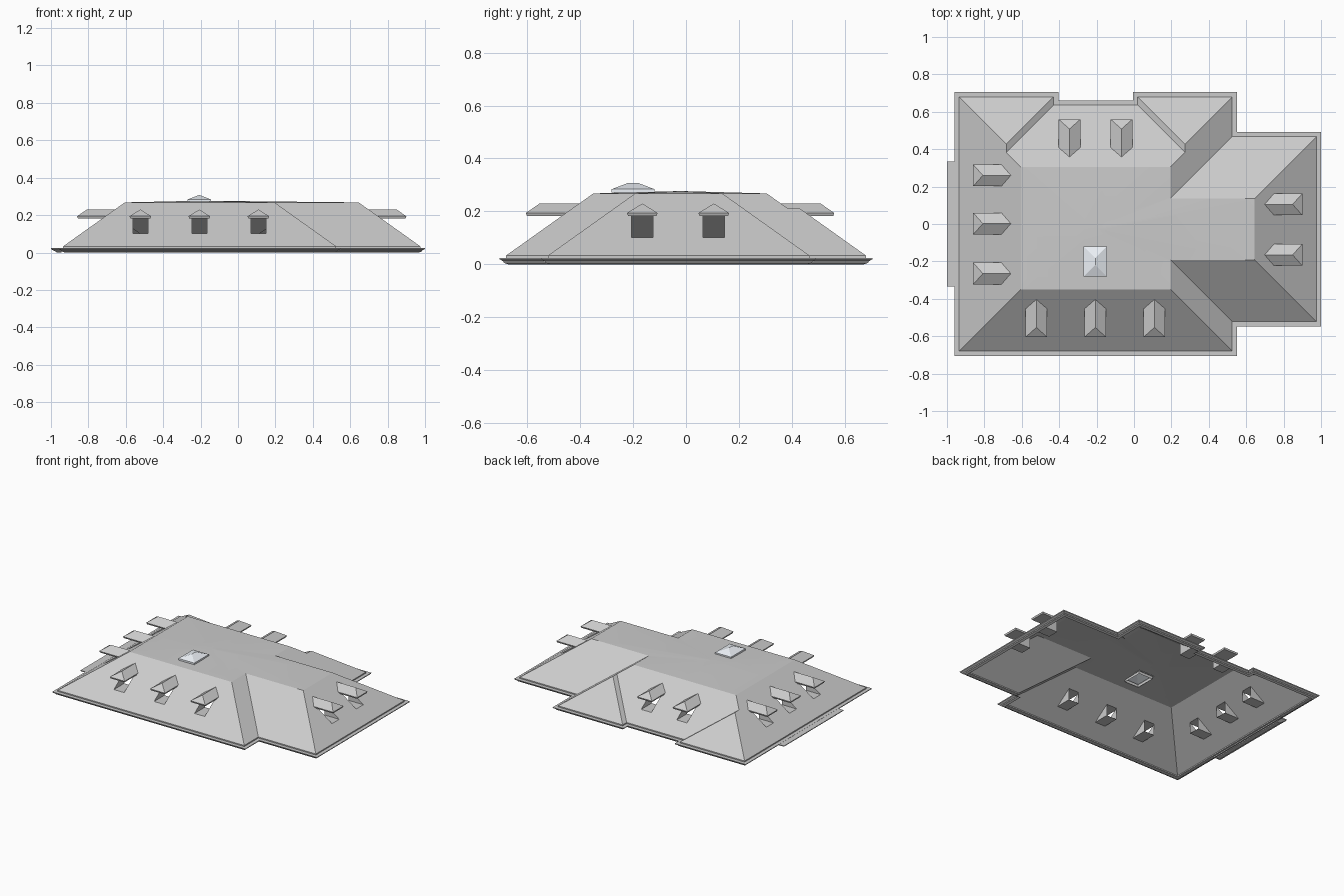
import bpy, bmesh
from math import radians
from mathutils import Vector, Matrix

if "Cube" in bpy.data.objects:
    bpy.data.objects.remove(bpy.data.objects["Cube"])

Z0, SLOPE, RUN = 0.033, 0.712, 0.33
# plan lines of the roof
L, R, F, B, P = -0.935, 0.525, -0.68, 0.635, 0.68      # main block, back recess, pavilions
WR, WF, WB = 0.975, -0.522, 0.467                      # side wing
PL, PR = -0.43, 0.02                                   # inner edges of pavilions
HALF = (PL - L) / 2


def finish(name, bm, color=None):
    me = bpy.data.meshes.new(name)
    bm.to_mesh(me)
    bm.free()
    ob = bpy.data.objects.new(name, me)
    bpy.context.collection.objects.link(ob)
    if color:
        mat = bpy.data.materials.new(name)
        mat.diffuse_color = color
        mat.use_nodes = True
        mat.node_tree.nodes["Principled BSDF"].inputs["Base Color"].default_value = mat.diffuse_color
        me.materials.append(mat)
    return ob


def from_faces(name, verts, faces, color=None):
    bm = bmesh.new()
    vs = [bm.verts.new(v) for v in verts]
    for f in faces:
        bm.faces.new([vs[i] for i in f])
    bmesh.ops.recalc_face_normals(bm, faces=bm.faces[:])
    return finish(name, bm, color)


# height of equal-pitch hipped blocks joined together, cut flat at the top
blocks = [(L, R, F, B), (-0.5, WR, WF, WB), (L, PL, F, P), (PR, R, F, P)]


def height(x, y):
    d = max(min(x - a, b - x, y - c, e - y) for a, b, c, e in blocks)
    return Z0 + SLOPE * max(0, min(d, RUN))


tl, tr, tf, tb = L + RUN, R - RUN, F + RUN, B - RUN
wr, wf, wb = WR - RUN, WF + RUN, WB - RUN
ml, mr = L + HALF, R - HALF
pa, pb = P - HALF, B - HALF

slopes = [
    [(L, F), (R, F), (tr, tf), (tl, tf)],                                  # front
    [(L, F), (tl, tf), (tl, tb), (ml, pb), (ml, pa), (L, P)],              # left
    [(L, P), (ml, pa), (PL, P)], [(R, P), (mr, pa), (PR, P)],              # pavilion backs
    [(PL, P), (ml, pa), (ml, pb), (PL, B)],                                # pavilion inner sides
    [(PR, P), (mr, pa), (mr, pb), (PR, B)],
    [(PL, B), (ml, pb), (tl, tb), (tr, tb), (mr, pb), (PR, B)],            # back
    [(R, P), (mr, pa), (mr, pb), (tr, tb), (tr, wb), (R, WB)],             # right, rear
    [(R, F), (R, WF), (tr, wf), (tr, tf)],                                 # right, front
    [(R, WB), (WR, WB), (wr, wb), (tr, wb)],                               # wing
    [(WR, WF), (WR, WB), (wr, wb), (wr, wf)],
    [(R, WF), (WR, WF), (wr, wf), (tr, wf)],
]
bm = bmesh.new()
for poly in slopes:
    bm.faces.new([bm.verts.new((x, y, height(x, y))) for x, y in poly])
# nearly flat top with a slight peak, running out over the wing
ring = [(tl, tf), (tr, tf), (tr, wf), (wr, wf), (wr, wb), (tr, wb), (tr, tb), (tl, tb)]
for a, b in zip(ring, ring[1:] + ring[:1]):
    bm.faces.new([bm.verts.new(p) for p in
                  ((*a, height(*a)), (*b, height(*b)), (-0.205, -0.02, 0.277))])
bmesh.ops.remove_doubles(bm, verts=bm.verts[:], dist=1e-4)
bm.normal_update()
for f in bm.faces:
    if f.normal.z < 0:
        f.normal_flip()


def cut_hole(x0, x1, y0, y1, direction):
    """Open a rectangular hole in the faces that look along direction."""
    for co, no in (((x0, 0, 0), (1, 0, 0)), ((x1, 0, 0), (1, 0, 0)),
                   ((0, y0, 0), (0, 1, 0)), ((0, y1, 0), (0, 1, 0))):
        bm.normal_update()
        fs = [f for f in bm.faces if f.normal.dot(direction) > 0.4
              and (direction.z == 0 or f.normal.z > 0.95)]
        es = {e for f in fs for e in f.edges}
        vs = {v for f in fs for v in f.verts}
        bmesh.ops.bisect_plane(bm, geom=list(vs) + list(es) + fs, dist=1e-5,
                               plane_co=co, plane_no=no)
    dead = []
    for f in bm.faces:
        c = f.calc_center_median()
        if x0 < c.x < x1 and y0 < c.y < y1:
            dead.append(f)
    bmesh.ops.delete(bm, geom=dead, context='FACES')


# dormers: small hipped caps over recessed window openings
places = [(0, x, F) for x in (-0.522, -0.207, 0.109)]
places += [(90, WR, y) for y in (0.105, -0.165)]
places += [(180, x, B) for x in (-0.345, -0.067)]
places += [(-90, L, y) for y in (0.26, 0.002, -0.265)]
ZS, ZB, ZE, ZR = 0.101, 0.183, 0.194, 0.23
depth = lambda z: (z - Z0) / SLOPE
for i, (ang, x, y) in enumerate(places):
    m = Matrix.Translation((x, y, 0)) @ Matrix.Rotation(radians(ang), 4, 'Z')
    lo, hi = 0.075, 0.054
    pts = [(-hi, lo + 0.004, ZB), (hi, lo + 0.004, ZB), (hi, depth(ZB), ZB), (-hi, depth(ZB), ZB),
           (-0.058, lo, ZE), (0.058, lo, ZE), (0.058, depth(ZE), ZE), (-0.058, depth(ZE), ZE),
           (0, 0.127, ZR), (0, depth(ZR), ZR)]
    from_faces(f"dormer_roof_{i}", [m @ Vector(p) for p in pts],
               [(0, 1, 2, 3), (0, 1, 5, 4), (1, 2, 6, 5), (3, 0, 4, 7),
                (4, 5, 8), (5, 6, 9, 8), (7, 4, 8, 9)])
    # sill and triangular cheeks behind the opening
    w, near, far = 0.04, depth(ZS), depth(ZB)
    pts = [(-w, near, ZS), (w, near, ZS), (w, far, ZS), (-w, far, ZS), (w, far, ZB), (-w, far, ZB)]
    from_faces(f"dormer_recess_{i}", [m @ Vector(p) for p in pts],
               [(0, 1, 2, 3), (1, 2, 4), (0, 3, 5)])
    a, b = m @ Vector((-w, near, 0)), m @ Vector((w, far, 0))
    out = m.to_3x3() @ Vector((0, -1, 0))
    cut_hole(min(a.x, b.x), max(a.x, b.x), min(a.y, b.y), max(a.y, b.y), out)

# skylight opening, short shaft and glass cap
sx, sy = -0.207, -0.2
cut_hole(sx - 0.055, sx + 0.055, sy - 0.07, sy + 0.07, Vector((0, 0, 1)))
roof = finish("roof", bm)
bpy.context.view_layer.objects.active = roof
roof.select_set(True)
bpy.ops.object.shade_smooth_by_angle(angle=radians(10))
box = [(-1, -1), (1, -1), (1, 1), (-1, 1)]
sides = [(0, 1, 5, 4), (1, 2, 6, 5), (2, 3, 7, 6), (3, 0, 4, 7)]
from_faces("skylight_shaft", [(sx + i * 0.055, sy + j * 0.07, z) for z in (0.255, 0.276)
                              for i, j in box], sides)
sk = [(sx + i * 0.062, sy + j * 0.081, z) for z in (0.272, 0.284) for i, j in box]
sk += [(sx, sy - 0.018, 0.308), (sx, sy + 0.018, 0.308)]
from_faces("skylight", sk, sides + [(4, 5, 8), (5, 6, 9, 8), (6, 7, 9), (7, 4, 8, 9)],
           (0.84, 0.88, 0.93, 1))

# undercut eave moulding swept around the roof outline
outline = [(L, F), (R, F), (R, WF), (WR, WF), (WR, WB), (R, WB), (R, P),
           (PR, P), (PR, B), (PL, B), (PL, P), (L, P)]
profile = [(0, Z0), (0, 0.025), (0.025, 0.025), (0.024, 0.019),
           (0.011, 0.012), (0.008, 0.006), (-0.008, 0)]
n = len(outline)
verts = []
for d, z in profile:
    for i in range(n):
        p, q, r = (Vector(outline[(i + k) % n]) for k in (-1, 0, 1))
        e1, e2 = (q - p).normalized(), (r - q).normalized()
        off = Vector((e1.y, -e1.x)) + Vector((e2.y, -e2.x))
        verts.append((*(q + off * d), z))
from_faces("eave_moulding", verts,
           [(k * n + i, k * n + (i + 1) % n, (k + 1) * n + (i + 1) % n, (k + 1) * n + i)
            for k in range(len(profile) - 1) for i in range(n)])

# shallow ledge on the left side with the same undercut
led = [(x, s * (0.333 - c), z) for z, x0, c in ((0, -0.967, 0.033), (0.018, -0.999, 0.001), (0.024, -1.0, 0))
       for x, s in ((x0, -1), (-0.945, -1), (-0.945, 1), (x0, 1))]
from_faces("side_ledge", led, sides + [tuple(i + 4 for i in f) for f in sides] + [(8, 9, 10, 11)])
